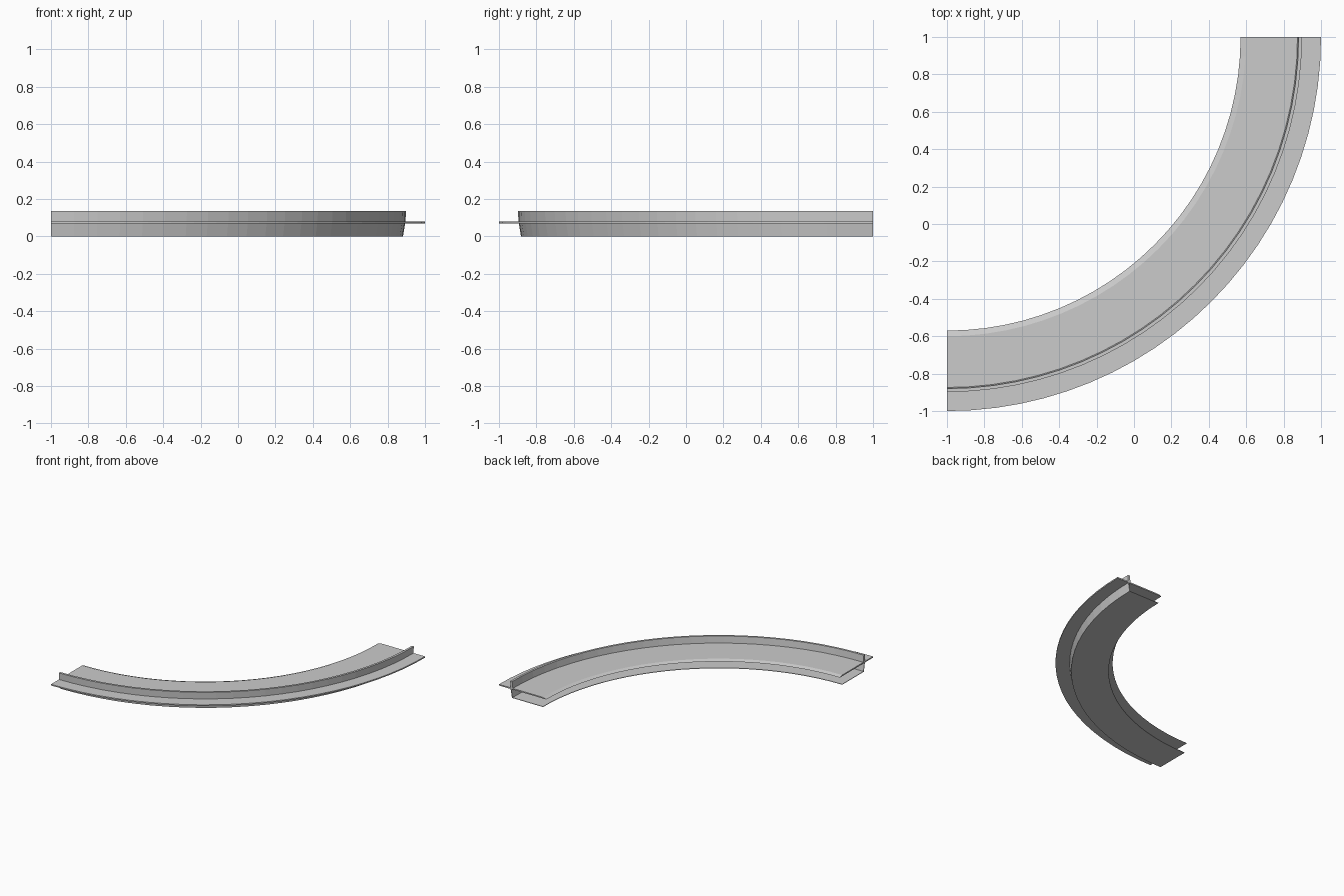
import bpy
import math

cube = bpy.data.objects.get("Cube")
if cube:
    bpy.data.objects.remove(cube, do_unlink=True)

SEGMENTS = 24
CENTRE = (-1.0, 1.0)

grey = bpy.data.materials.new("light_grey")
grey.use_nodes = True
colour = (0.6, 0.6, 0.6, 1.0)
grey.diffuse_color = colour
grey.node_tree.nodes["Principled BSDF"].inputs["Base Color"].default_value = colour


def sweep(name, profile):
    """Sweep a closed (radius, height) profile through a quarter turn."""
    n = len(profile)
    verts, faces = [], []
    for i in range(SEGMENTS + 1):
        a = math.radians(-90 + 90 * i / SEGMENTS)
        for r, z in profile:
            verts.append((CENTRE[0] + r * math.cos(a), CENTRE[1] + r * math.sin(a), z))
    for i in range(SEGMENTS):
        for j in range(n):
            k = (j + 1) % n
            faces.append((i * n + j, i * n + k, (i + 1) * n + k, (i + 1) * n + j))
    # End caps
    faces.append(tuple(reversed(range(n))))
    faces.append(tuple(SEGMENTS * n + j for j in range(n)))
    # The profile runs counter-clockwise, so flip to face outwards
    faces = [tuple(reversed(f)) for f in faces]
    mesh = bpy.data.meshes.new(name)
    mesh.from_pydata(verts, [], faces)
    mesh.materials.append(grey)
    obj = bpy.data.objects.new(name, mesh)
    bpy.context.collection.objects.link(obj)
    return obj


# Upper deck with a thinned inner lip
sweep("upper_deck", [(1.57, 0.07), (2.0, 0.07), (2.0, 0.08), (1.6, 0.08)])

# Thin floor joined to a leaning outer wall, open on the inside
sweep("lower_channel", [(1.6, 0), (1.882, 0), (1.894, 0.07), (1.888, 0.07),
                        (1.877, 0.004), (1.6, 0.004)])

# Upright rail on the deck
sweep("rail", [(1.874, 0.08), (1.896, 0.08), (1.898, 0.135), (1.88, 0.135)])

# Outward-facing normals on every part
for name in ("upper_deck", "lower_channel", "rail"):
    obj = bpy.data.objects[name]
    bpy.context.view_layer.objects.active = obj
    bpy.ops.object.mode_set(mode="EDIT")
    bpy.ops.mesh.select_all(action="SELECT")
    bpy.ops.mesh.normals_make_consistent(inside=False)
    bpy.ops.object.mode_set(mode="OBJECT")
